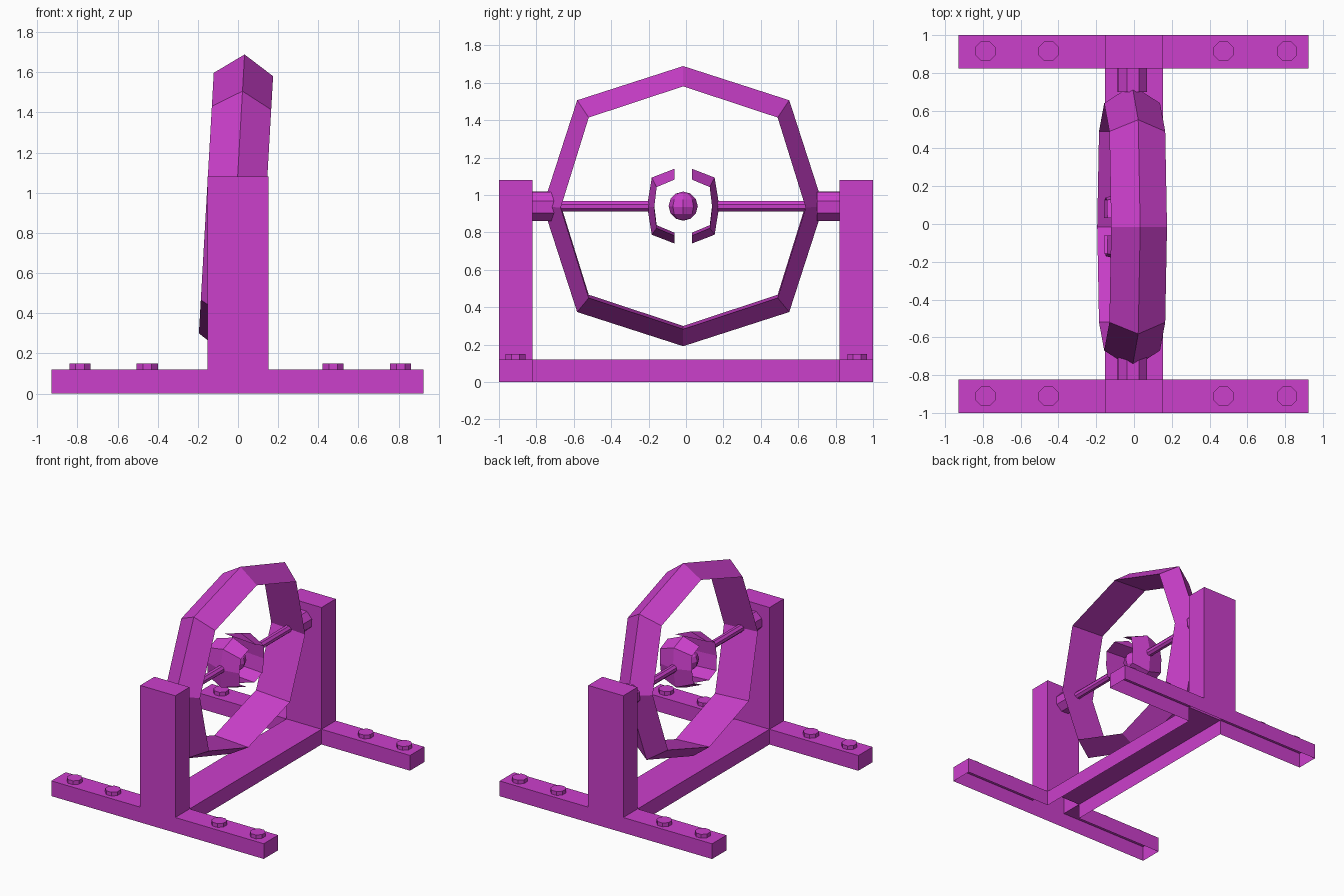
import bpy, bmesh, math
from mathutils import Matrix, Vector

old = bpy.data.objects.get("Cube")
if old:
    bpy.data.objects.remove(old, do_unlink=True)

magenta = bpy.data.materials.new("magenta")
magenta.use_nodes = True
COLOUR = (0.60, 0.05, 0.60, 1.0)
magenta.diffuse_color = COLOUR
magenta.node_tree.nodes["Principled BSDF"].inputs["Base Color"].default_value = COLOUR

CENTRE = Vector((-0.01, -0.015, 0.94))
TILT = Matrix.Rotation(0.057, 4, 'Y')


def finish(name, bm, matrix=None, fix_normals=True):
    if matrix is not None:
        bmesh.ops.transform(bm, matrix=matrix, verts=bm.verts)
    if fix_normals:
        bmesh.ops.recalc_face_normals(bm, faces=bm.faces)
    mesh = bpy.data.meshes.new(name)
    bm.to_mesh(mesh)
    bm.free()
    mesh.materials.append(magenta)
    obj = bpy.data.objects.new(name, mesh)
    bpy.context.collection.objects.link(obj)
    return obj


def cylinder(name, radius, length, location, along_y=False):
    """Flat-sided eight-sided cylinder with a flat facing each axis."""
    bm = bmesh.new()
    bmesh.ops.create_cone(bm, cap_ends=True, segments=8, radius1=radius,
                          radius2=radius, depth=length,
                          matrix=Matrix.Rotation(math.pi / 8, 4, 'Z'))
    m = Matrix.Translation(location)
    if along_y:
        m = m @ TILT @ Matrix.Rotation(math.pi / 2, 4, 'X')
    return finish(name, bm, m)


def ridged_band(name, outer, inner, half_width, closed):
    """Sweep a triangular section (outer ridge, flat inside) along y-z points."""
    bm = bmesh.new()
    rows = []
    for (oy, oz), (iy, iz) in zip(outer, inner):
        rows.append([bm.verts.new((0, oy, oz)),
                     bm.verts.new((half_width, iy, iz)),
                     bm.verts.new((-half_width, iy, iz))])
    n = len(rows)
    for i in range(n if closed else n - 1):
        a, b = rows[i], rows[(i + 1) % n]
        for k in range(3):
            j = (k + 1) % 3
            bm.faces.new((a[k], a[j], b[j], b[k]))
    if not closed:
        bm.faces.new(rows[0])
        bm.faces.new(rows[-1])
    return finish(name, bm, Matrix.Translation(CENTRE) @ TILT)


# Frame: one hollow shell, open underneath, with two feet, a beam and two posts
xs = [-0.928, -0.153, 0.153, 0.925]
ys = [-1.0, -0.822, 0.822, 1.0]
LOW, HIGH = 0.12, 1.08
heights = [[LOW, 0, LOW], [HIGH, LOW, HIGH], [LOW, 0, LOW]]


def height(i, j):
    return heights[i][j] if 0 <= i < 3 and 0 <= j < 3 else 0


bm = bmesh.new()


def quad(*points):
    bm.faces.new([bm.verts.new(p) for p in points])


for i in range(3):
    for j in range(3):
        h = height(i, j)
        if not h:
            continue
        corners = [(xs[i], ys[j]), (xs[i + 1], ys[j]),
                   (xs[i + 1], ys[j + 1]), (xs[i], ys[j + 1])]
        quad(*[(x, y, h) for x, y in corners])
        # Walls only where the neighbouring cell is lower
        for k, (di, dj) in enumerate([(0, -1), (1, 0), (0, 1), (-1, 0)]):
            low = height(i + di, j + dj)
            if low < h:
                a, b = corners[k], corners[(k + 1) % 4]
                quad((*a, low), (*b, low), (*b, h), (*a, h))
bmesh.ops.remove_doubles(bm, verts=bm.verts, dist=0.0001)
finish("frame", bm, fix_normals=False)

# Bolts on the feet
for end, y in (("front", -0.912), ("back", 0.915)):
    for n, x in enumerate((-0.787, -0.452, 0.474, 0.81)):
        cylinder(f"{end}_bolt_{n + 1}", 0.057, 0.04, (x, y, 0.13))

# Large tilted ring
corner_out, corner_in = 0.567, (0.505, 0.483)
outer = [(0, 0.75), (corner_out, corner_out), (0.75, 0), (corner_out, -corner_out),
         (0, -0.75), (-corner_out, -corner_out), (-0.75, 0), (-corner_out, corner_out)]
cy, cz = corner_in
inner = [(0, 0.65), (cy, cz), (0.655, 0), (cy, -cz),
         (0, -0.65), (-cy, -cz), (-0.655, 0), (-cy, cz)]
ridged_band("large_ring", outer, inner, 0.148, True)

# Mirrored pivots, axles and claws on either side of the core
claw_out = [(0.047, 0.2), (0.168, 0.153), (0.193, 0), (0.168, -0.153), (0.047, -0.2)]
claw_in = [(0.047, 0.15), (0.142, 0.11), (0.155, 0), (0.142, -0.11), (0.047, -0.15)]
for side, s in (("front", -1), ("back", 1)):
    cylinder(f"{side}_pivot", 0.083, 0.13, (-0.01, s * 0.765, 0.94), True)
    cylinder(f"{side}_axle", 0.03, 0.50, (-0.01, -0.015 + s * 0.42, 0.94), True)
    ridged_band(f"{side}_claw", [(s * y, z) for y, z in claw_out],
                [(s * y, z) for y, z in claw_in], 0.14, False)

# Faceted core
bm = bmesh.new()
bmesh.ops.create_uvsphere(bm, u_segments=8, v_segments=6, radius=0.078)
finish("core", bm, Matrix.Translation(CENTRE) @ TILT)
